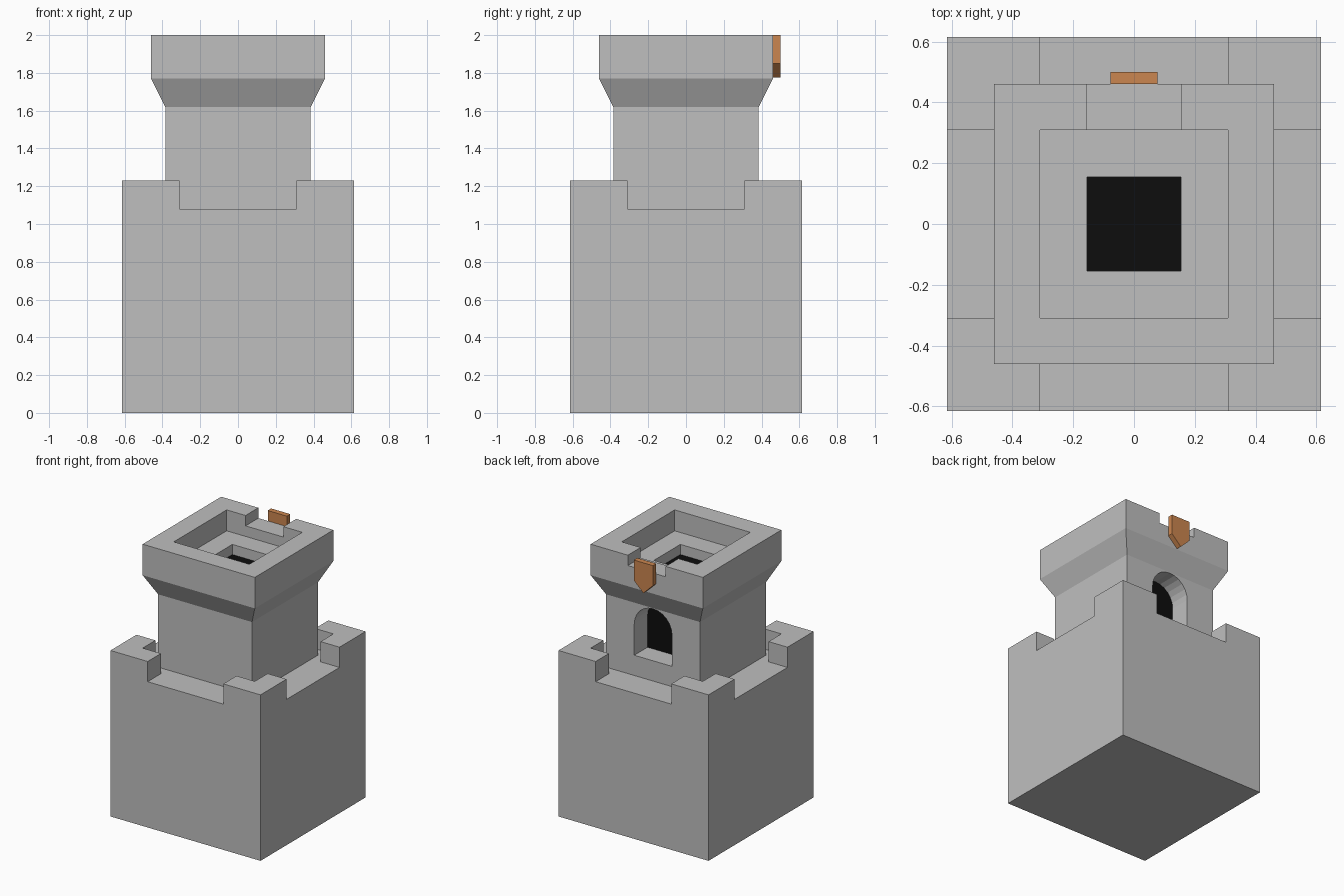
import bpy, bmesh, math
from mathutils import Matrix, Vector

cube = bpy.data.objects.get("Cube")
if cube:
    bpy.data.objects.remove(cube, do_unlink=True)


def material(name, rgb):
    m = bpy.data.materials.new(name)
    m.use_nodes = True
    m.diffuse_color = (*rgb, 1)
    bsdf = next(n for n in m.node_tree.nodes if n.type == 'BSDF_PRINCIPLED')
    bsdf.inputs["Base Color"].default_value = (*rgb, 1)
    return m


stone = material("stone_grey", (0.52, 0.52, 0.52))
dark = material("interior_black", (0.004, 0.004, 0.004))
orange = material("banner_orange", (0.60, 0.24, 0.08))


def finish(name, bm, *mats):
    bmesh.ops.recalc_face_normals(bm, faces=bm.faces)
    mesh = bpy.data.meshes.new(name)
    bm.to_mesh(mesh)
    bm.free()
    for m in mats:
        mesh.materials.append(m)
    ob = bpy.data.objects.new(name, mesh)
    bpy.context.collection.objects.link(ob)
    return ob


def prism(name, outline, start, end, axis, mat=stone):
    """Extrude a 2D outline along z, or an (x, z) outline along y."""
    bm = bmesh.new()
    place = (lambda a, b, c: (a, b, c)) if axis == 'z' else (lambda a, b, c: (a, c, b))
    face = bm.faces.new([bm.verts.new(place(a, b, start)) for a, b in outline])
    new = bmesh.ops.extrude_face_region(bm, geom=[face])["geom"]
    verts = [v for v in new if isinstance(v, bmesh.types.BMVert)]
    bmesh.ops.translate(bm, verts=verts, vec=place(0, 0, end - start))
    return finish(name, bm, mat)


def rect(x0, x1, y0, y1):
    return [(x0, y0), (x1, y0), (x1, y1), (x0, y1)]


def square(h):
    return rect(-h, h, -h, h)


def cut(target, cutter):
    mod = target.modifiers.new("cut", 'BOOLEAN')
    mod.operation, mod.solver, mod.object = 'DIFFERENCE', 'EXACT', cutter
    bpy.context.view_layer.update()
    result = bpy.data.meshes.new_from_object(
        target.evaluated_get(bpy.context.evaluated_depsgraph_get()))
    target.modifiers.clear()
    target.data = result
    bpy.data.objects.remove(cutter, do_unlink=True)


# Shared measurements
OUT, WALL, GAP, SHAFT, HOLE = 0.615, 0.46, 0.31, 0.385, 0.155
FLOOR, MERLON, TOP = 1.08, 1.23, 2.0
HATCH_Z, WINDOW_Y = 1.77, 0.23

# Base block: the roof space and the four wall gaps are one cut
keep = prism("keep_base", square(OUT), 0, MERLON, 'z')
corner = [(0.7, GAP), (WALL, GAP), (WALL, WALL), (GAP, WALL), (GAP, 0.7)]
outline = [tuple(Matrix.Rotation(k * math.pi / 2, 2) @ Vector(p))
           for k in range(4) for p in corner]
cut(keep, prism("roof_cutter", outline, FLOOR, 1.5, 'z'))

# Tower: square rings, flaring out to the parapet
bm = bmesh.new()
rings = [[bm.verts.new((x, y, z)) for x, y in square(h)]
         for h, z in ((SHAFT, FLOOR), (SHAFT, 1.62), (WALL, HATCH_Z), (WALL, TOP))]
for low, high in zip(rings, rings[1:]):
    for i in range(4):
        j = (i + 1) % 4
        bm.faces.new((low[i], low[j], high[j], high[i]))
bm.faces.new(rings[0])
bm.faces.new(rings[-1])
tower = finish("tower", bm, stone, dark)

# Roof pit, hatch and the rear gap in the parapet
cut(tower, prism("pit_cutter", square(GAP), 1.845, 2.2, 'z'))
cut(tower, prism("hatch_cutter", square(HOLE), HATCH_Z, 1.95, 'z'))
cut(tower, prism("gap_cutter", rect(-HOLE, HOLE, 0.2, 0.6), 1.923, 2.2, 'z'))

# Arched rear window
arch = [(HOLE * math.cos(math.pi * i / 12), 1.46 + HOLE * math.sin(math.pi * i / 12))
        for i in range(13)]
cut(tower, prism("window_cutter", [(-HOLE, MERLON), (HOLE, MERLON)] + arch,
                 WINDOW_Y, 0.6, 'y'))

# Dark ends of the hatch and window recesses
for p in tower.data.polygons:
    c, n = p.center, p.normal
    hatch = n.z > 0.9 and abs(c.z - HATCH_Z) < 0.01
    window = n.y > 0.9 and abs(c.y - WINDOW_Y) < 0.01
    p.material_index = 1 if hatch or window else 0

# Pointed banner hanging on the back
prism("banner", [(-0.078, TOP), (-0.078, 1.85), (0, 1.775), (0.078, 1.85), (0.078, TOP)],
      WALL, 0.5, 'y', orange)
